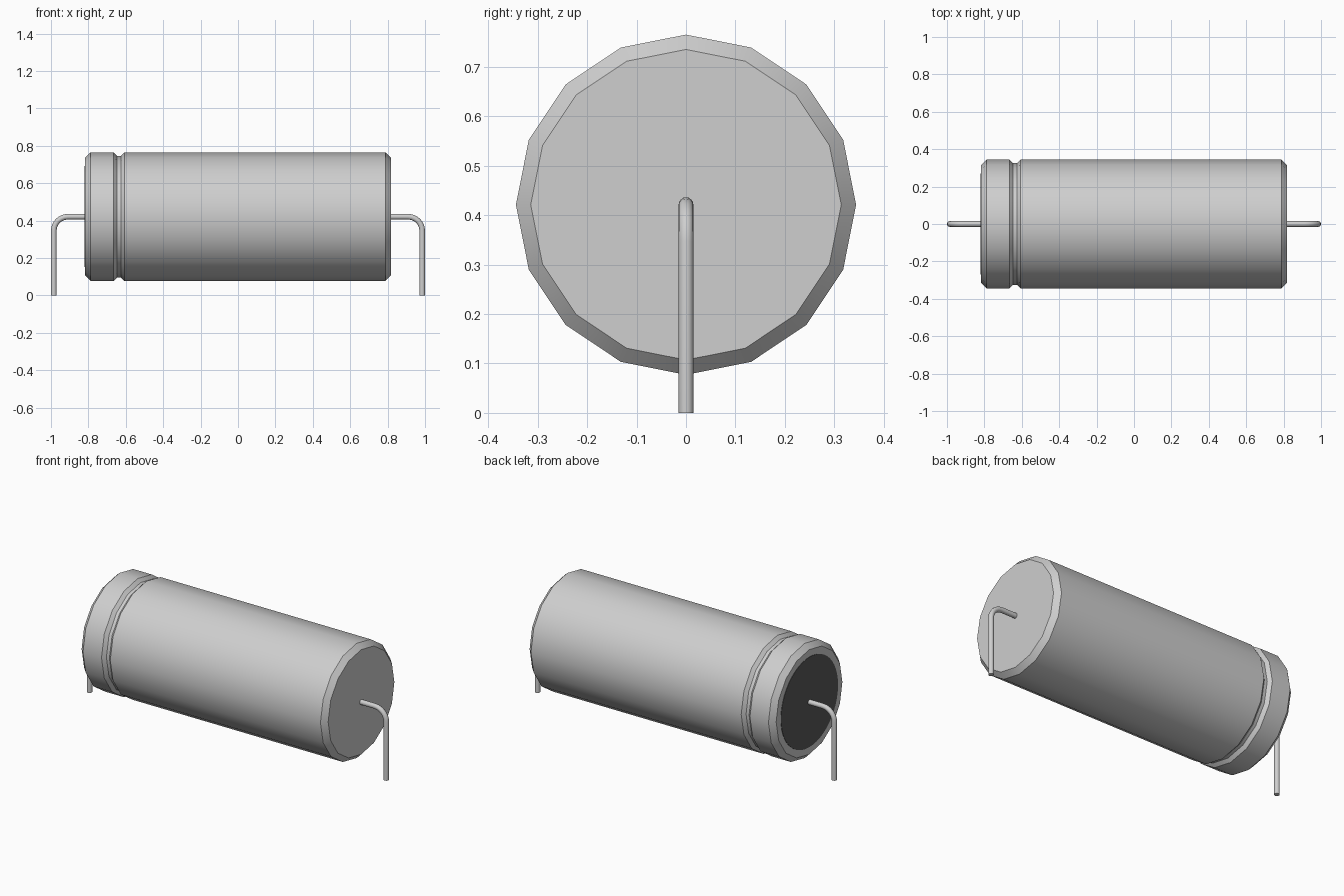
import bpy
import bmesh
from math import pi, sin, cos, radians

if "Cube" in bpy.data.objects:
    bpy.data.objects.remove(bpy.data.objects["Cube"])

AXIS_Z = 0.421   # height of the can's axis
RADIUS = 0.344
END = 0.818      # half length of the can


def material(name, value):
    mat = bpy.data.materials.new(name)
    mat.use_nodes = True
    colour = (value, value, value, 1)
    mat.diffuse_color = colour
    mat.node_tree.nodes["Principled BSDF"].inputs["Base Color"].default_value = colour
    return mat


silver = material("silver metal", 0.62)
rubber = material("dark rubber", 0.1)


def smooth(obj, degrees):
    bpy.ops.object.select_all(action="DESELECT")
    obj.select_set(True)
    bpy.context.view_layer.objects.active = obj
    bpy.ops.object.shade_smooth_by_angle(angle=radians(degrees))


def turned(name, profile, sides, mat):
    """Closed solid turned around the x axis from (x, radius) pairs."""
    bm = bmesh.new()
    rings = [[bm.verts.new((x, r * sin(2 * pi * i / sides), AXIS_Z + r * cos(2 * pi * i / sides)))
              for i in range(sides)] for x, r in profile]
    for a, b in zip(rings, rings[1:]):
        for i in range(sides):
            j = (i + 1) % sides
            bm.faces.new((a[i], a[j], b[j], b[i]))
    bm.faces.new(rings[0])
    bm.faces.new(rings[-1])
    bmesh.ops.recalc_face_normals(bm, faces=bm.faces)
    mesh = bpy.data.meshes.new(name)
    bm.to_mesh(mesh)
    bm.free()
    mesh.materials.append(mat)
    obj = bpy.data.objects.new(name, mesh)
    bpy.context.collection.objects.link(obj)
    smooth(obj, 30)
    return obj


def lead(name, side):
    """Round wire leaving the can and bending down to the ground."""
    x, bend, steps = 0.985, 0.075, 6
    points = [(END - 0.02, AXIS_Z)]
    for i in range(steps + 1):
        a = pi / 2 * i / steps
        points.append((x - bend + bend * sin(a), AXIS_Z - bend + bend * cos(a)))
    points.append((x, 0))
    curve = bpy.data.curves.new(name, "CURVE")
    curve.dimensions = "3D"
    curve.bevel_depth = 0.015
    curve.bevel_resolution = 6
    curve.use_fill_caps = True
    spline = curve.splines.new("POLY")
    spline.points.add(len(points) - 1)
    for p, (px, pz) in zip(spline.points, points):
        p.co = (side * px, 0, pz, 1)
    curve.materials.append(silver)
    obj = bpy.data.objects.new(name, curve)
    bpy.context.collection.objects.link(obj)
    bpy.ops.object.select_all(action="DESELECT")
    obj.select_set(True)
    bpy.context.view_layer.objects.active = obj
    bpy.ops.object.convert(target="MESH")
    smooth(bpy.context.object, 40)


# Can with chamfered ends and a crimped groove
chamfer, groove = 0.03, 0.019
turned("can", [
    (-END, RADIUS - chamfer), (-END + chamfer, RADIUS),
    (-0.665, RADIUS), (-0.646, RADIUS - groove),
    (-0.626, RADIUS - groove), (-0.607, RADIUS),
    (END - chamfer, RADIUS), (END, RADIUS - chamfer)], 16, silver)

# Rubber seal on the grooved end
turned("rubber_seal", [(-END - 0.002, 0.27), (-END + 0.004, 0.27)], 48, rubber)

# Wire leads
lead("left_lead", 1)
lead("right_lead", -1)
